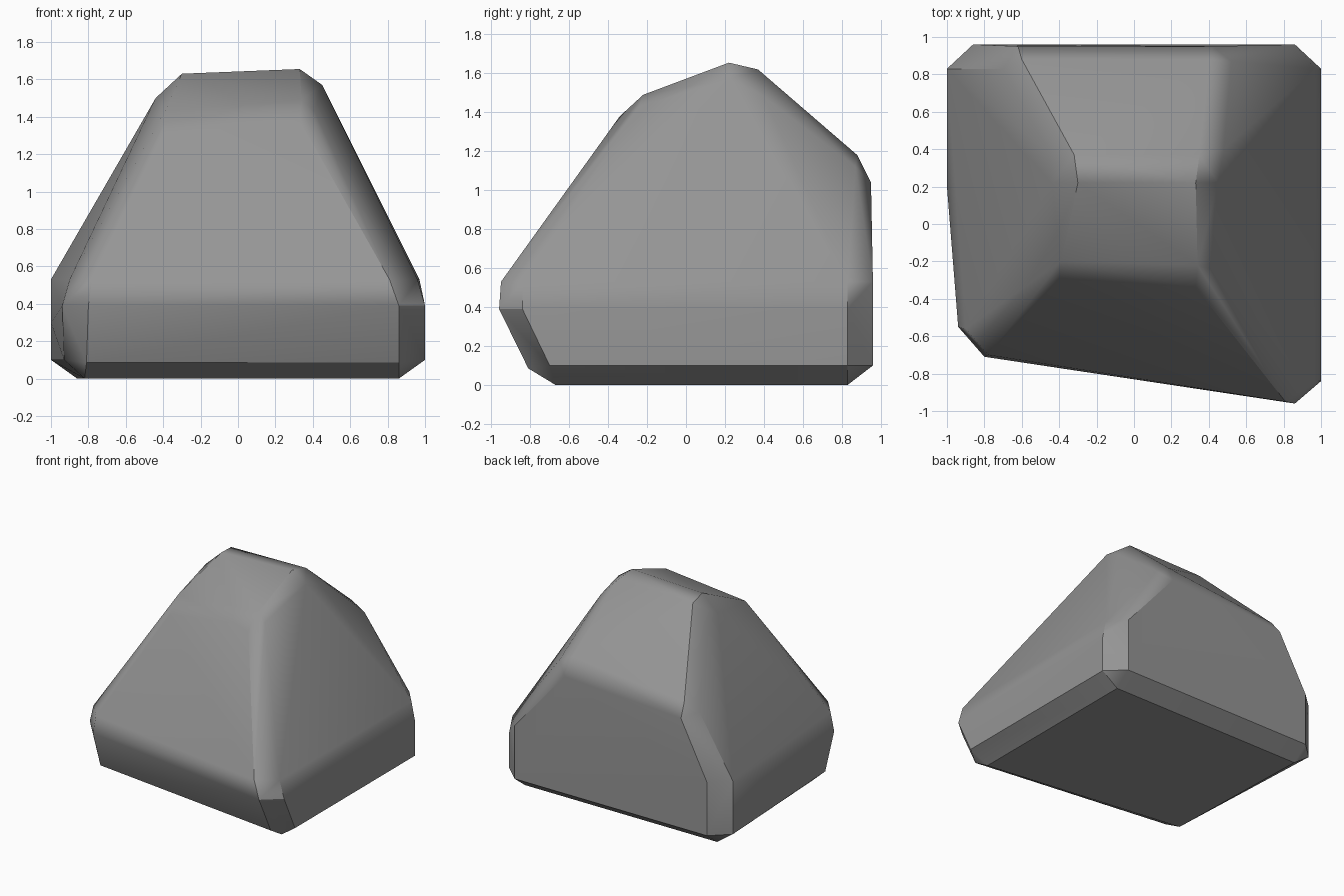
import bpy
import bmesh
import math

# Remove only the default cube
default_cube = bpy.data.objects.get("Cube")
if default_cube:
    bpy.data.objects.remove(default_cube, do_unlink=True)


def make_material(name, colour):
    material = bpy.data.materials.new(name)
    material.use_nodes = True
    material.diffuse_color = colour
    shader = material.node_tree.nodes["Principled BSDF"]
    shader.inputs["Base Color"].default_value = colour
    return material


def make_hull(name, outlines, material):
    """Stretch one convex skin over the outlines of all the facets."""
    bm = bmesh.new()
    for outline in outlines:
        for point in outline:
            bm.verts.new(point)
    result = bmesh.ops.convex_hull(bm, input=bm.verts[:])
    unused = set(result["geom_interior"]) | set(result["geom_unused"])
    loose = [item for item in unused
             if isinstance(item, bmesh.types.BMVert) and item.is_valid]
    bmesh.ops.delete(bm, geom=loose, context="VERTS")
    # Merge nearly flat triangles into broad facets
    bmesh.ops.dissolve_limit(bm, angle_limit=math.radians(2),
                             verts=bm.verts[:], edges=bm.edges[:])
    bmesh.ops.recalc_face_normals(bm, faces=bm.faces[:])
    mesh = bpy.data.meshes.new(name)
    bm.to_mesh(mesh)
    bm.free()
    mesh.materials.append(material)
    rock = bpy.data.objects.new(name, mesh)
    bpy.context.collection.objects.link(rock)
    return rock


def soften(rock):
    """Smooth the gentle bevels, keep hard edges and broad flat facets."""
    bpy.ops.object.select_all(action="DESELECT")
    rock.select_set(True)
    bpy.context.view_layer.objects.active = rock
    bpy.ops.object.shade_smooth_by_angle(angle=math.radians(30))
    weighted = rock.modifiers.new("facet_normals", "WEIGHTED_NORMAL")
    weighted.keep_sharp = True


# Flat underside
underside = [(x, y, 0) for x, y in
             ((-.86, .83), (.86, .83), (.86, -.67), (-.82, -.45))]

# Sloping side facets, from the front foot over the shoulder to the back foot
right_side = [
    (1, -.7, .1), (1, -.84, .39), (.96, -.84, .53),
    (.41, -.24, 1.43), (.45, .22, 1.57), (.48, .4, 1.48),
    (.52, .87, 1.12), (.97, .83, .53), (1, .83, .39), (1, .83, .1),
]
left_side = [
    (-.93, -.45, .1), (-.94, -.55, .39), (-.9, -.56, .53),
    (-.48, -.22, 1.27), (-.44, .22, 1.5), (-.45, .38, 1.46),
    (-.7, .83, 1.01), (-1, .83, .53), (-1, .83, .1), (-1, .2, .3),
]

# Front slope with its rounded lower lip
front_slope = [
    (-.81, -.6, .085), (.86, -.81, .085),
    (-.8, -.71, .39), (.86, -.96, .39),
    (-.78, -.7, .53), (.81, -.95, .53),
    (-.4, -.3, 1.3), (.33, -.34, 1.38),
]

# Crown ridge
crown = [
    (-.39, -.2, 1.43), (.34, -.22, 1.49),
    (-.3, .22, 1.63), (.33, .22, 1.655),
    (-.32, .37, 1.61), (.35, .37, 1.62),
]

# Upright back wall and its rounded upper edge
back_wall = [(side * .86, .96, z) for side in (-1, 1) for z in (.1, .53)]
back_wall += [(-.6, .88, 1.08), (.4, .88, 1.18),
              (-.62, .95, .98), (.42, .95, 1.04)]

stone_grey = make_material("stone_grey", (.3, .3, .3, 1))
boulder = make_hull(
    "boulder",
    [underside, right_side, left_side, front_slope, crown, back_wall],
    stone_grey,
)
soften(boulder)
